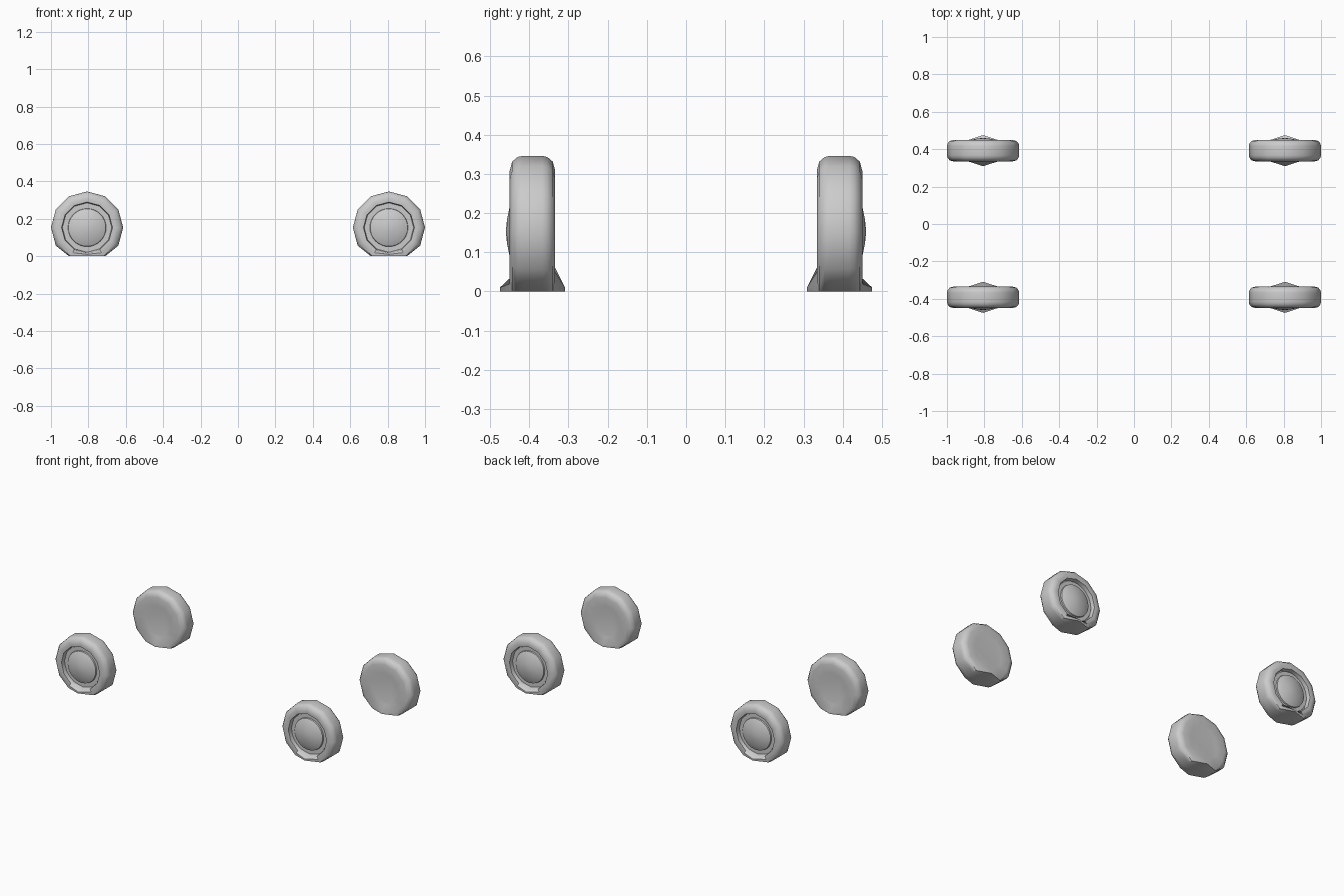
import bpy, bmesh, math

if "Cube" in bpy.data.objects:
    bpy.data.objects.remove(bpy.data.objects["Cube"])

CZ, SIDES = 0.153, 12
# (radius, outward offset) around the tyre section, from inner face to the rim well
TYRE = [(0.10, -0.055), (0.155, -0.058), (0.178, -0.052), (0.19, -0.038), (0.193, -0.025),
        (0.193, 0.025), (0.19, 0.038), (0.178, 0.052), (0.155, 0.058), (0.136, 0.056),
        (0.132, 0.03), (0.09, 0.03)]
HUB = [(0.125, 0.028), (0.125, 0.036), (0.102, 0.036), (0.1, 0.044), (0.085, 0.051),
       (0.06, 0.059), (0.03, 0.065)]


def lathe(name, profile, sides, start_cap, tip, place, squash=False):
    x0, y0, side = place
    bm = bmesh.new()
    rings = []
    for r, w in profile:
        ring = []
        for i in range(sides):
            a = math.pi / 2 + 2 * math.pi * i / sides
            z, y = CZ + r * math.sin(a), w
            if squash:
                # sidewall bulges out over the contact patch
                if i == sides // 2 and r > 0.15 and abs(w) > 0.03:
                    y = math.copysign(0.083 if r < 0.185 else 0.08, w)
                    z = 0.01 if r < 0.17 else 0
                z = max(z, 0)
            ring.append(bm.verts.new((x0 + r * math.cos(a), side * (y0 + y), z)))
        rings.append(ring)
    for a, b in zip(rings, rings[1:]):
        for i in range(sides):
            j = (i + 1) % sides
            bm.faces.new((a[i], a[j], b[j], b[i]))
    if start_cap:
        bm.faces.new(rings[0])
    # close the outer end with a fan
    c = bm.verts.new((x0, side * (y0 + tip), CZ))
    for i in range(sides):
        bm.faces.new((rings[-1][i], rings[-1][(i + 1) % sides], c))
    bmesh.ops.recalc_face_normals(bm, faces=bm.faces)
    me = bpy.data.meshes.new(name)
    bm.to_mesh(me)
    bm.free()
    ob = bpy.data.objects.new(name, me)
    bpy.context.collection.objects.link(ob)
    bpy.ops.object.select_all(action='DESELECT')
    ob.select_set(True)
    bpy.context.view_layer.objects.active = ob
    bpy.ops.object.shade_smooth_by_angle(angle=math.radians(42))


# four wheels, hubs facing outwards
for side, end in ((-1, "front"), (1, "back")):
    for x, hand in ((-0.807, "left"), (0.807, "right")):
        place = (x, 0.392, side)
        lathe(f"{end}_{hand}_tyre", TYRE, SIDES, True, 0.03, place, True)
        lathe(f"{end}_{hand}_hubcap", HUB, 32, True, 0.068, place)
